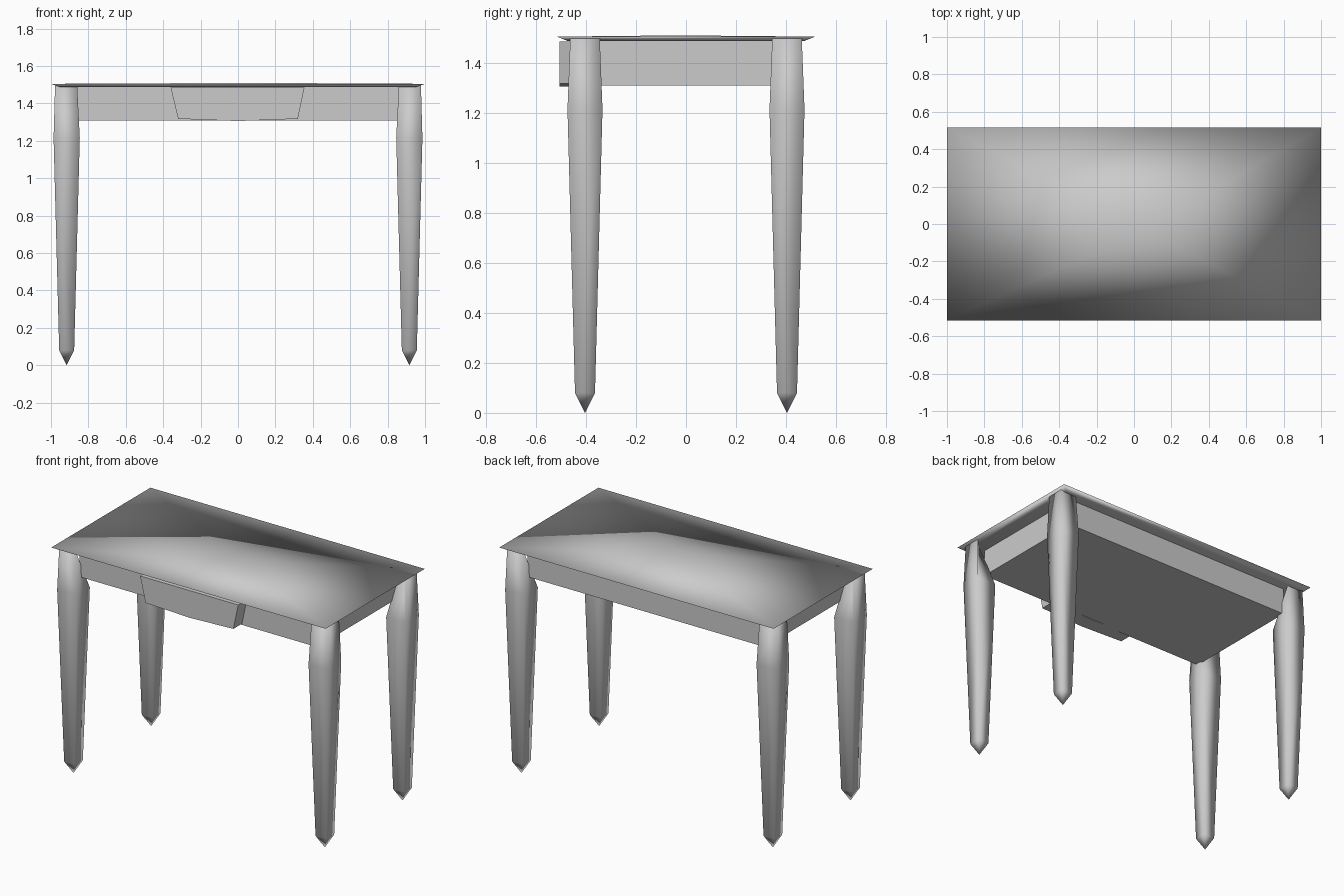
import bpy, bmesh

if "Cube" in bpy.data.objects:
    bpy.data.objects.remove(bpy.data.objects["Cube"])


def make(name, rings, smooth=True, angle=None):
    """Loft closed rings of equal count; one-point rings become tips."""
    bm = bmesh.new()
    loops = [[bm.verts.new(p) for p in r] for r in rings]
    for a, b in zip(loops, loops[1:]):
        n = max(len(a), len(b))
        for i in range(n):
            j = (i + 1) % n
            quad = [a[i % len(a)], a[j % len(a)], b[j % len(b)], b[i % len(b)]]
            bm.faces.new(list(dict.fromkeys(quad)))
    for end in (loops[0], loops[-1]):
        if len(end) > 2:
            bm.faces.new(end)
    bmesh.ops.recalc_face_normals(bm, faces=bm.faces)
    me = bpy.data.meshes.new(name)
    bm.to_mesh(me)
    bm.free()
    ob = bpy.data.objects.new(name, me)
    bpy.context.collection.objects.link(ob)
    bpy.ops.object.select_all(action='DESELECT')
    ob.select_set(True)
    bpy.context.view_layer.objects.active = ob
    if angle:
        bpy.ops.object.shade_smooth_by_angle(angle=angle)
    elif smooth:
        bpy.ops.object.shade_smooth()
    return ob


def rect(hx, hy, z):
    return [(-hx, -hy, z), (hx, -hy, z), (hx, hy, z), (-hx, hy, z)]


# Thin top: undercut rim and a barely raised centre that fans the shading
make("table_top", [rect(0.95, 0.475, 1.488), rect(1, 0.516, 1.505), [(0.05, -0.03, 1.51)]])

# Closed box under the top
make("apron", [rect(0.865, 0.415, 1.31), rect(0.865, 0.415, 1.495)], angle=0.6)

# Drawer front, tapering downwards, split at the middle
outline = [(-0.36, 1.485), (0, 1.485), (0.355, 1.485), (0.32, 1.318), (0, 1.306), (-0.32, 1.318)]
make("drawer_front", [[(x, y, z) for x, z in outline] for y in (-0.40, -0.505)], angle=0.6)

# Four tapered square legs with pointed feet; the inner top corner is cut away
for sx, side in ((-1, "left"), (1, "right")):
    for sy, end in ((-1, "front"), (1, "back")):
        def ring(h, z, inner, shift=0.0):
            cx, cy = 0.916 - shift, 0.404
            pts = [(h, h), (-h, h), (-inner, -inner), (h, -h)]
            return [(sx * (cx + a), sy * (cy + b), z) for a, b in pts]
        make(f"{end}_{side}_leg", [
            ring(0.059, 1.498, 0.0, -0.003),
            ring(0.070, 1.215, 0.070),
            ring(0.040, 0.08, 0.040),
            [(sx * 0.916, sy * 0.404, 0)],
        ])
